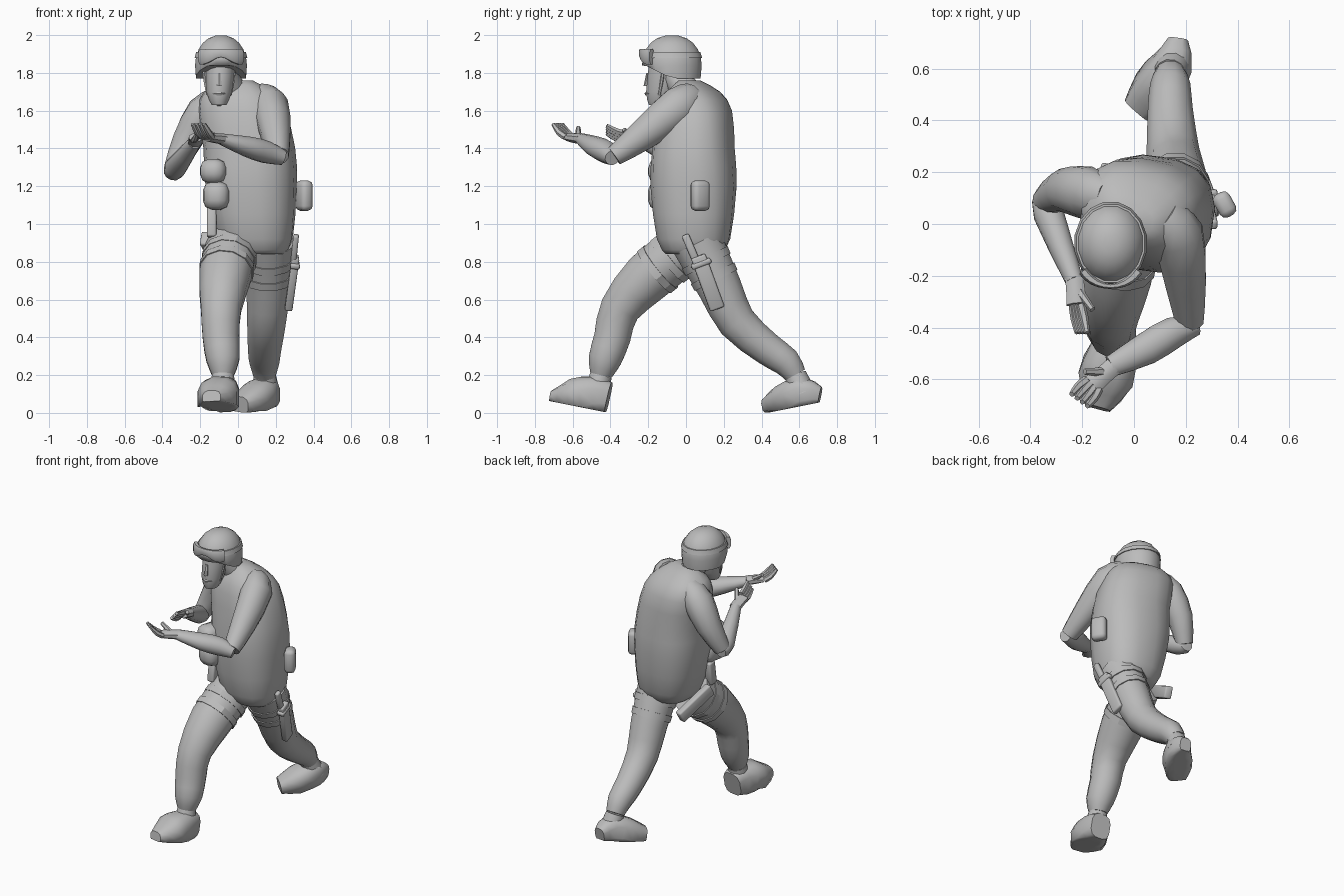
import bpy, bmesh, math
from mathutils import Vector, Euler

default_cube = bpy.data.objects.get("Cube")
if default_cube:
    bpy.data.objects.remove(default_cube, do_unlink=True)

grey = (0.5, 0.5, 0.5, 1)
plain_grey = bpy.data.materials.new("plain grey")
plain_grey.use_nodes = True
plain_grey.diffuse_color = grey
plain_grey.node_tree.nodes["Principled BSDF"].inputs["Base Color"].default_value = grey


def finish(name, bm, sharp_angle):
    """Turn the bmesh into a shaded object."""
    bmesh.ops.recalc_face_normals(bm, faces=bm.faces)
    mesh = bpy.data.meshes.new(name)
    bm.to_mesh(mesh)
    bm.free()
    part = bpy.data.objects.new(name, mesh)
    bpy.context.collection.objects.link(part)
    mesh.materials.append(plain_grey)
    bpy.ops.object.select_all(action="DESELECT")
    part.select_set(True)
    bpy.context.view_layer.objects.active = part
    bpy.ops.object.shade_smooth_by_angle(angle=math.radians(sharp_angle))
    return part


def smooth_path(stations, steps):
    """Resample stations (x, y, z, radius) with a spline through all of them."""
    knots = [Vector(station) for station in stations]
    knots = [knots[0]] + knots + [knots[-1]]
    path = []
    for before, start, end, after in zip(knots, knots[1:], knots[2:], knots[3:]):
        for step in range(steps):
            t = step / steps
            leave, arrive = (end - before) / 2, (after - start) / 2
            bend = (start - end) * 2 + leave + arrive
            sag = (end - start) * 3 - leave * 2 - arrive
            path.append(start + (leave + (sag + bend * t) * t) * t)
    return path + [knots[-1]]


def tube(name, stations, depth=(1, 1), reference=(1, 0, 0), level=False,
         sides=12, steps=2, square=1, twist=0, sharp_angle=50):
    """Closed body of rings; depth scales the second half-axis from start to end."""
    path = smooth_path(stations, steps)
    last = len(path) - 1
    bm = bmesh.new()
    rings = []
    for i, station in enumerate(path):
        along = (path[min(i + 1, last)] - path[max(i - 1, 0)]).xyz.normalized()
        if level:
            along = Vector((0, 0, 1))
        across = Vector(reference)
        across = (across - along * across.dot(along)).normalized()
        other = along.cross(across)
        turn = math.radians(twist) * i / last
        across, other = (across * math.cos(turn) + other * math.sin(turn),
                         other * math.cos(turn) - across * math.sin(turn))
        flatness = depth[0] + (depth[1] - depth[0]) * (i / last) ** 2
        ring = []
        for side in range(sides):
            angle = math.tau * (side + 0.5) / sides
            c, s = math.cos(angle), math.sin(angle)
            offset = across * math.copysign(abs(c) ** square, c)
            offset += other * math.copysign(abs(s) ** square, s) * flatness
            ring.append(bm.verts.new(station.xyz + offset * station.w))
        rings.append(ring)
    for ring, following in zip(rings, rings[1:]):
        for side in range(sides):
            after = (side + 1) % sides
            bm.faces.new((ring[side], ring[after], following[after], following[side]))
    bm.faces.new(rings[0])
    bm.faces.new(rings[-1])
    return finish(name, bm, sharp_angle)


def box(name, location, size, rotation=(0, 0, 0), bevel=0.01):
    bm = bmesh.new()
    bmesh.ops.create_cube(bm, size=1)
    bmesh.ops.scale(bm, vec=size, verts=bm.verts)
    bmesh.ops.bevel(bm, geom=bm.edges[:], offset=bevel, segments=2, profile=0.5, affect="EDGES")
    bmesh.ops.rotate(bm, matrix=Euler(rotation).to_matrix(), verts=bm.verts)
    bmesh.ops.translate(bm, vec=location, verts=bm.verts)
    return finish(name, bm, 50)


def strap(name, upper, lower, fraction):
    """Thin band around the limb between two stations."""
    upper, lower = Vector(upper), Vector(lower)
    ends = [upper.lerp(lower, fraction + shift) for shift in (-0.08, 0.08)]
    tube(name, [(*end.xyz, end.w + 0.007) for end in ends], steps=1, sharp_angle=30)


def hand(name, wrist, knuckles, tip, spread, thumb_tip):
    """Flat palm, four curled fingers held together and a thumb."""
    wrist, knuckles, tip, spread, thumb_tip = map(Vector, (wrist, knuckles, tip, spread, thumb_tip))
    up = (0, 0, 1)
    tube(name + "_palm", [(*wrist, 0.03), (*wrist.lerp(knuckles, 0.6), 0.027), (*knuckles, 0.022)],
         depth=(1.3, 2), reference=up, sides=8)
    for finger in range(4):
        offset = spread * (finger - 1.5)
        middle = knuckles.lerp(tip, 0.5) + offset - Vector(up) * 0.01
        tube(name + "_finger", [(*(knuckles + offset * 0.8), 0.018), (*middle, 0.017), (*(tip + offset), 0.011)],
             reference=up, sides=6)
    tube(name + "_thumb", [(*wrist.lerp(knuckles, 0.3), 0.02), (*thumb_tip, 0.012)], reference=up, sides=6)


# Torso in a padded vest, turned so the right shoulder sits back
tube("torso", [(0.1, 0.04, 0.84, 0.15), (0.09, 0.04, 0.92, 0.2), (0.07, 0.04, 1.2, 0.24),
               (0.06, 0.04, 1.4, 0.24), (0.02, 0.05, 1.6, 0.23), (0, 0.04, 1.7, 0.18),
               (0, 0.02, 1.76, 0.08)],
     depth=(0.98, 0.6), level=True, sides=16, square=0.8, twist=-22)
box("chest_pouch", (-0.12, -0.1, 1.28), (0.14, 0.2, 0.13), (0, 0, -0.3), 0.05)
box("belly_pouch", (-0.11, -0.11, 1.15), (0.14, 0.18, 0.15), (0, 0, -0.2), 0.05)
box("side_pouch", (0.35, 0.075, 1.15), (0.07, 0.1, 0.16), (0, 0, 0.5), 0.025)

# Legs: the right one steps forward, the left one trails behind
legs = {
    "right": [(-0.03, 0, 0.88, 0.14), (-0.07, -0.2, 0.72, 0.14), (-0.09, -0.35, 0.55, 0.11),
              (-0.09, -0.39, 0.4, 0.1), (-0.08, -0.43, 0.28, 0.09), (-0.08, -0.45, 0.2, 0.06)],
    "left": [(0.16, 0.06, 0.9, 0.14), (0.16, 0.18, 0.66, 0.12), (0.15, 0.27, 0.48, 0.105),
             (0.14, 0.43, 0.34, 0.09), (0.14, 0.53, 0.27, 0.08), (0.14, 0.58, 0.2, 0.06)],
}
# Boots, heel to toe, with the y of the spot where the sole meets the ground
boots = {
    "right": ([(-0.07, -0.41, 0.08, 0.07), (-0.08, -0.48, 0.09, 0.09), (-0.11, -0.6, 0.07, 0.11),
               (-0.14, -0.71, 0.08, 0.05)], -0.41),
    "left": ([(0.17, 0.71, 0.09, 0.04), (0.15, 0.62, 0.1, 0.08), (0.08, 0.52, 0.06, 0.09),
              (0.01, 0.44, 0.04, 0.06)], 0.43),
}
for side, leg in legs.items():
    boot, contact = boots[side]
    tube(side + "_leg", leg)
    tube(side + "_boot_shaft", [(*leg[-1][:3], 0.06), (*boot[1][:3], 0.075)], depth=(1, 0.9))
    shoe = tube(side + "_boot", boot, depth=(1.2, 0.8), square=0.7)
    for vertex in shoe.data.vertices:
        vertex.co.z = max(vertex.co.z, abs(vertex.co.y - contact) * 0.2)
    for fraction in (0.4, 0.75):
        strap(side + "_thigh_strap", leg[0], leg[1], fraction)

# Arms, with each forearm starting at its elbow
tube("left_upper_arm", [(0.11, 0.03, 1.66, 0.08), (0.17, -0.04, 1.62, 0.1),
                        (0.2, -0.23, 1.47, 0.08), (0.215, -0.38, 1.36, 0.055)], depth=(1.1, 1))
tube("left_forearm", [(0.24, -0.39, 1.35, 0.04), (0.15, -0.42, 1.38, 0.06), (0.05, -0.48, 1.41, 0.055),
                      (-0.09, -0.55, 1.45, 0.03)], depth=(1, 1.4), reference=(0, 0, 1))
tube("right_upper_arm", [(-0.1, 0.1, 1.66, 0.07), (-0.18, 0.12, 1.59, 0.095),
                         (-0.27, 0.13, 1.44, 0.08), (-0.34, 0.09, 1.29, 0.055)], depth=(1.1, 1))
tube("right_forearm", [(-0.34, 0.11, 1.28, 0.045), (-0.33, 0.04, 1.3, 0.06),
                       (-0.23, -0.22, 1.43, 0.035)])
hand("left_hand", (-0.08, -0.55, 1.45), (-0.16, -0.62, 1.46), (-0.21, -0.68, 1.53),
     (0.02, -0.015, 0), (-0.19, -0.57, 1.51))
hand("right_hand", (-0.23, -0.21, 1.43), (-0.22, -0.31, 1.46), (-0.2, -0.42, 1.5),
     (0.012, 0, 0.014), (-0.16, -0.33, 1.5))

# Neck, head and face
tube("neck", [(-0.02, 0.02, 1.68, 0.08), (-0.08, -0.07, 1.8, 0.07)])
tube("head", [(-0.1, -0.15, 1.63, 0.04), (-0.1, -0.13, 1.7, 0.07), (-0.09, -0.1, 1.87, 0.08)],
     depth=(1.2, 1.2), level=True)
tube("nose", [(-0.1, -0.2, 1.8, 0.01), (-0.1, -0.21, 1.73, 0.015)], level=True, sides=6)
tube("mouth", [(-0.13, -0.19, 1.69, 0.01), (-0.1, -0.21, 1.69, 0.01), (-0.07, -0.19, 1.69, 0.01)],
     reference=(0, 0, 1), sides=6)
for way in (-1, 1):
    tube("chin_strap", [(-0.1 + way * 0.08, -0.12, 1.82, 0.01), (-0.1 + way * 0.06, -0.14, 1.69, 0.01),
                        (-0.1, -0.17, 1.63, 0.01)], sides=6)

# Helmet: a dome whose rim slopes up from the nape to the brow
crown_x, crown_y, brow = -0.09, -0.075, 1.84
dome = [(crown_x, crown_y, brow + 0.16 * math.sin(math.radians(rise)), 0.14 * math.cos(math.radians(rise)) ** 0.9)
        for rise in range(0, 81, 16)]
helmet = tube("helmet", [(crown_x, crown_y, brow - 0.07, 0.135)] + dome,
              depth=(1.15, 1.2), level=True, sides=16, steps=1)
for vertex in helmet.data.vertices:
    if vertex.co.z < brow - 0.03:
        vertex.co.z += max(0, crown_y - vertex.co.y) * 0.5
tube("goggle_strap", [(crown_x, crown_y, brow + 0.04, 0.142), (crown_x, crown_y, brow + 0.07, 0.134)],
     depth=(1.15, 1.15), level=True, sides=16, steps=1, sharp_angle=30)

# Goggles: two lobes following the front of the helmet
lenses = []
for degrees in range(-50, 51, 10):
    swing = math.radians(degrees)
    lift = 0.02 * math.cos(swing * 2) ** 2
    lenses.append((crown_x + 0.14 * math.sin(swing), crown_y - 0.165 * math.cos(swing),
                   brow + 0.045 + lift, 0.043 - lift))
tube("goggles", lenses, depth=(0.45, 0.45), reference=(0, 0, 1), sides=8, steps=1, square=0.7)

# Thigh holsters
box("left_holster", (0.285, 0.115, 0.69), (0.04, 0.08, 0.3), (0.36, 0.1, 0.1))
box("left_grip", (0.3, 0.03, 0.86), (0.03, 0.04, 0.18), (0.4, 0.1, 0))
box("left_holster_clip", (0.3, 0.08, 0.79), (0.05, 0.11, 0.03), (0.36, 0.1, 0.1))
box("right_holster", (-0.14, 0.1, 0.86), (0.05, 0.28, 0.08), (-0.5, 0, -0.3))
box("right_grip", (-0.14, -0.07, 1.01), (0.05, 0.06, 0.16), (-0.15, 0, 0))
